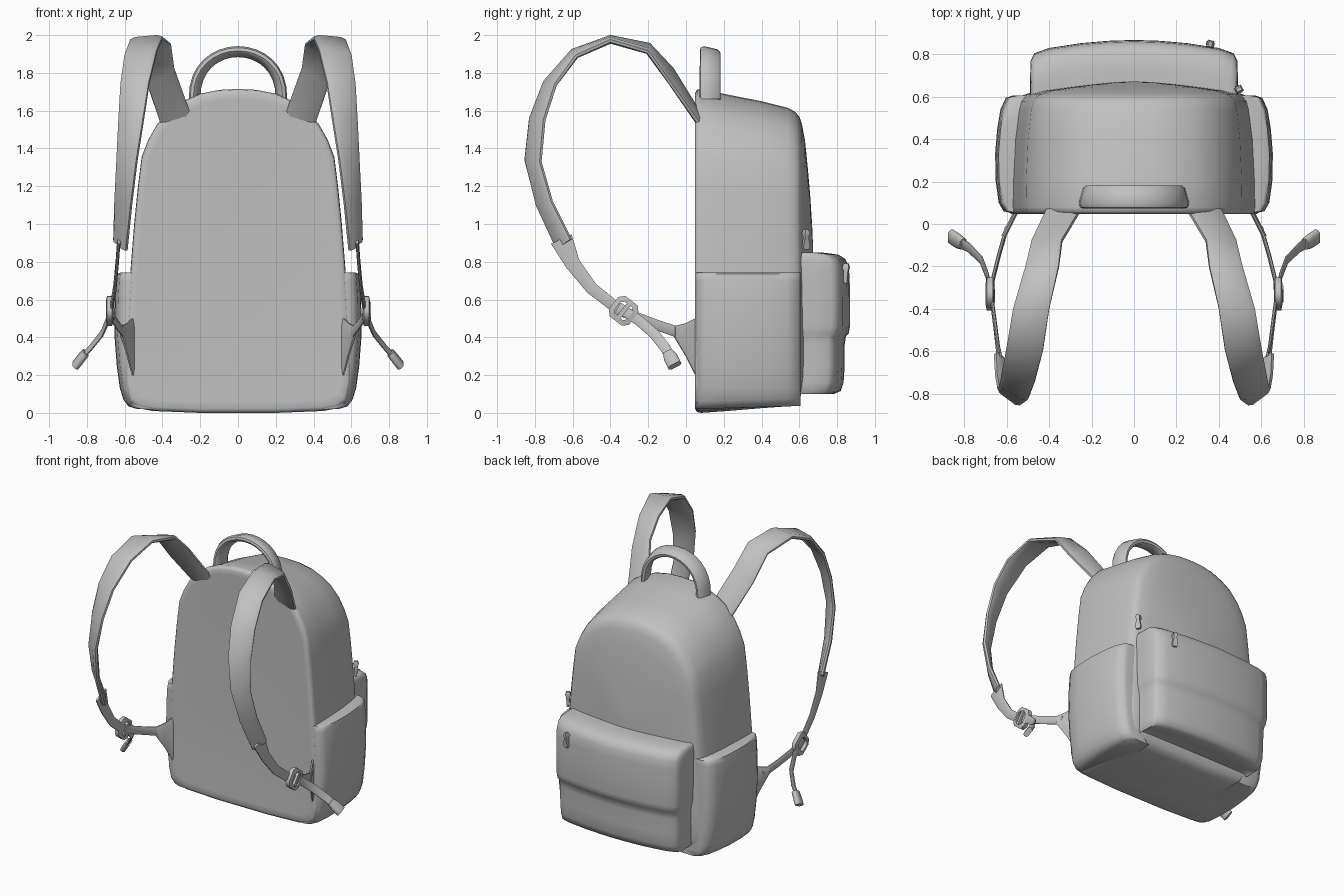
import bpy, bmesh, math
from mathutils import Vector, Matrix

if "Cube" in bpy.data.objects:
    bpy.data.objects.remove(bpy.data.objects["Cube"])

grey = bpy.data.materials.new("grey fabric")
grey.diffuse_color = (0.53, 0.53, 0.53, 1)
grey.use_nodes = True
grey.node_tree.nodes["Principled BSDF"].inputs["Base Color"].default_value = grey.diffuse_color


def loft(name, rings, closed=False, sharp=50):
    """Skin matching rings of points; cap the ends unless closed."""
    bm = bmesh.new()
    vs = [[bm.verts.new(p) for p in r] for r in rings]
    n = len(rings[0])
    pairs = list(zip(vs, vs[1:])) + ([(vs[-1], vs[0])] if closed else [])
    for a, b in pairs:
        for i in range(n):
            j = (i + 1) % n
            bm.faces.new((a[i], a[j], b[j], b[i]))
    if not closed:
        bm.faces.new(vs[0])
        bm.faces.new(vs[-1])
    bmesh.ops.recalc_face_normals(bm, faces=bm.faces)
    me = bpy.data.meshes.new(name)
    bm.to_mesh(me)
    bm.free()
    me.materials.append(grey)
    me.shade_smooth()
    me.set_sharp_from_angle(angle=math.radians(sharp))
    ob = bpy.data.objects.new(name, me)
    bpy.context.collection.objects.link(ob)
    return ob


def tangents(c):
    return [(c[min(i + 1, len(c) - 1)] - c[max(i - 1, 0)]).normalized() for i in range(len(c))]


def ribbon(name, inner, outer, thick):
    """Padded band between two edge lines."""
    inner, outer = [Vector(p) for p in inner], [Vector(p) for p in outer]
    mid = [(a + b) / 2 for a, b in zip(inner, outer)]
    rings = []
    for a, b, t in zip(inner, outer, tangents(mid)):
        n = (b - a).cross(t).normalized() * thick / 2
        q = lambda f, h: a.lerp(b, f) + n * h
        rings.append([q(0, .4), q(.15, 1), q(.85, 1), q(1, .4),
                      q(1, -.4), q(.85, -1), q(.15, -1), q(0, -.4)])
    return loft(name, rings)


def webbing(name, centres, widths, thick):
    """Flat band whose width lies in the side plane."""
    c = [Vector(p) for p in centres]
    inner, outer = [], []
    for p, t, w in zip(c, tangents(c), widths):
        d = Vector((0, -t.z, t.y)).normalized() * w / 2
        inner.append(p - d)
        outer.append(p + d)
    return ribbon(name, inner, outer, thick)


# Main bag: arched outline swept from the flat front to the bulging rear panel
half = [(0, 1.72), (.1, 1.715), (.2, 1.695), (.29, 1.655), (.36, 1.61), (.43, 1.53),
        (.475, 1.45), (.51, 1.36), (.53, 1.2), (.55, 1.0), (.57, .75), (.585, .5),
        (.595, .3), (.595, .15), (.575, .06), (.53, .025), (.45, .01), (.2, 0), (0, 0)]
outline = half + [(-x, z) for x, z in half[-2:0:-1]]


def body_ring(y, sx, lo, hi, f=1.0, cz=.85):
    return [(x * sx * f, y, cz + (lo + z * (hi - lo) / 1.72 - cz) * f) for x, z in outline]


rings = [body_ring(.05, 1, 0, 1.72, .93), body_ring(.048, 1, 0, 1.715, .975),
         body_ring(.058, 1, 0, 1.715, .995), body_ring(.08, 1, 0, 1.715),
         body_ring(.22, .995, .01, 1.685), body_ring(.4, .98, .025, 1.65),
         body_ring(.54, .95, .035, 1.615), body_ring(.58, .94, .04, 1.60, .99),
         body_ring(.602, .93, .045, 1.59, .965), body_ring(.613, .93, .045, 1.59, .92)]
for f in (.8, .6, .4, .2, .05):
    rings.append(body_ring(.613 + .06 * (1 - f ** 1.5), .93, .045, 1.59, f))
loft("main_bag", rings)

# Front pocket with a slightly overhanging flap
ph = [(.49, .56), (.49, .68), (.488, .77), (.47, .805), (.40, .83), (.25, .853), (.12, .864), (0, .868)]
pocket = ph + [(-x, y) for x, y in ph[-2::-1]]
levels = [(.115, .90, .45), (.10, .93, .72), (.115, .95, .84), (.16, .96, .89), (.25, .965, .91),
          (.36, .97, .91), (.405, .975, .93), (.42, .985, .98), (.46, .995, 1), (.6, 1, 1),
          (.72, 1, .995), (.78, 1, .975), (.815, .995, .92), (.838, .985, .80), (.848, .965, .55), (.85, .94, .3)]
loft("front_pocket", [[(x * sx, .56 + (y - .56) * sy, z) for x, y in pocket] for z, sx, sy in levels])

# Carry handle: tapered arch leaning back
steps = [math.pi * i / 16 for i in range(17)]


def arch(y, w, top):
    return [(w * math.cos(a), y, 1.66 + (top - 1.66) * math.sin(a) ** .85) for a in steps]


ribbon("carry_handle", arch(.075, .245, 1.925), arch(.18, .215, 1.90), .042)

# Paired parts
strap_in = [(.25, .07, 1.58), (.34, -.08, 1.83), (.355, -.2, 1.95), (.40, -.4, 1.985), (.43, -.6, 1.915),
            (.47, -.75, 1.75), (.50, -.825, 1.56), (.535, -.85, 1.34), (.565, -.79, 1.1), (.59, -.68, .86)]
strap_out = [(.41, .07, 1.53), (.48, -.08, 1.74), (.51, -.2, 1.91), (.57, -.4, 1.97), (.60, -.58, 1.89),
             (.62, -.69, 1.74), (.63, -.75, 1.55), (.64, -.77, 1.33), (.65, -.71, 1.12), (.655, -.61, .92)]
side_sec = [(.45, .055), (.58, .053), (.615, .06), (.638, .1), (.652, .2), (.655, .33),
            (.645, .45), (.63, .54), (.605, .595), (.57, .607), (.45, .605)]
side_lv = [(.02, .84), (.03, .89), (.06, .925), (.13, .955), (.25, .98), (.42, 1), (.6, .995),
           (.70, .985), (.735, .975), (.742, .955)]

for s, side in ((1, "right"), (-1, "left")):
    m = lambda pts: [(s * p[0], p[1], p[2]) for p in pts]
    loft("side_pocket_" + side, [m([(x * k, y, z + .03 * (y - .05) * (z < .1)) for x, y in side_sec])
                                 for z, k in side_lv])
    ribbon("shoulder_strap_" + side, m(strap_in), m(strap_out), .036)
    # Lower webbing from strap to buckle and on to the bag
    webbing("lower_webbing_" + side,
            m([(.63, -.66, .92), (.64, -.6, .79), (.652, -.5, .66), (.67, -.36, .55),
               (.665, -.26, .505), (.635, -.14, .46), (.60, -.02, .42)]),
            [.12, .08, .065, .06, .055, .055, .06], .016)
    # Triangular anchor tab
    ribbon("anchor_tab_" + side, m([(.615, -.06, .46), (.585, .0, .475), (.55, .07, .51)]),
           m([(.615, -.06, .40), (.585, .0, .30), (.55, .07, .16)]), .022)
    # Loose webbing tail with folded end
    webbing("webbing_tail_" + side,
            m([(.68, -.36, .56), (.69, -.25, .49), (.72, -.17, .42), (.78, -.11, .345), (.835, -.08, .29)]),
            [.055, .055, .055, .055, .055], .014)
    webbing("tail_end_" + side, m([(.805, -.095, .32), (.83, -.08, .29), (.862, -.06, .25)]),
            [.055, .075, .075], .036)
    # Buckle: rounded square frame with a centre bar
    turn = Matrix.Translation((s * .68, -.33, .54)) @ Matrix.Rotation(math.radians(-38), 4, 'X')
    sq = [(-1, -.6), (-.6, -1), (.6, -1), (1, -.6), (1, .6), (.6, 1), (-.6, 1), (-1, .6)]
    loft("buckle_" + side, [[turn @ Vector((h, a * r, b * r)) for r, h in
                             ((.068, -.014), (.068, .014), (.042, .02), (.042, -.02))] for a, b in sq], True)
    loft("buckle_bar_" + side, [[turn @ Vector((dx, dy, z)) for dx, dy in
                                 ((.005, -.012), (.025, -.012), (.025, .012), (.005, .012))]
                                for z in (-.05, .05)])


def zip_pull(name, x, y, z, angle):
    """Small tapered zip tag with a slider block at the top."""
    turn = Matrix.Translation((x, y, z)) @ Matrix.Rotation(math.radians(angle), 4, 'Z')
    spec = [(.05, .008, .012), (.03, .016, .018), (.012, .01, .012), (-.04, .02, .009), (-.055, .014, .007)]
    loft(name, [[turn @ Vector((a * w, b * d, h)) for a, b in ((-1, -1), (1, -1), (1, 1), (-1, 1))]
                for h, w, d in spec])


zip_pull("main_zip_pull", .495, .635, .92, -60)
zip_pull("pocket_zip_pull", .36, .848, .74, -15)
